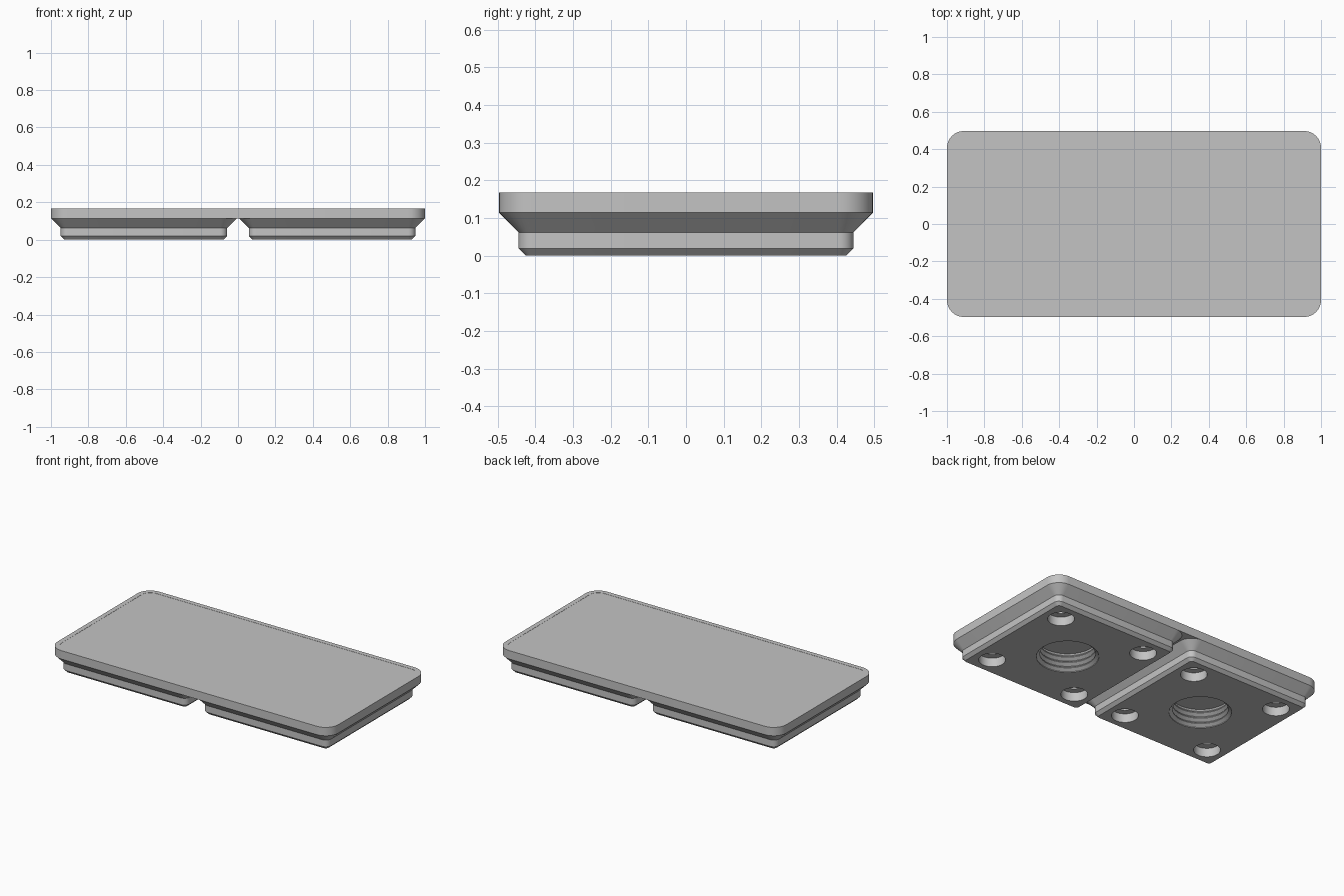
import bpy, bmesh, math

if "Cube" in bpy.data.objects:
    bpy.data.objects.remove(bpy.data.objects["Cube"])

GREY = (0.55, 0.55, 0.55, 1)
grey = bpy.data.materials.new("light_grey")
grey.use_nodes = True
grey.diffuse_color = GREY
grey.node_tree.nodes["Principled BSDF"].inputs["Base Color"].default_value = GREY


def outline(hx, hy, r, steps=8):
    """Rounded rectangle; a circle when both half sizes equal r."""
    pts = []
    for q, (sx, sy) in enumerate([(1, 1), (-1, 1), (-1, -1), (1, -1)]):
        for i in range(steps + 1):
            a = (q + i / steps) * math.pi / 2
            pts.append((sx * (hx - r) + r * math.cos(a),
                        sy * (hy - r) + r * math.sin(a)))
    return pts


def loft(name, tiers, centre=(0, 0)):
    """Closed solid through tiers of (z, half x, half y, corner radius)."""
    bm = bmesh.new()
    rings = [[bm.verts.new((x + centre[0], y + centre[1], z))
              for x, y in outline(hx, hy, r)] for z, hx, hy, r in tiers]
    n = len(rings[0])
    for a, b in zip(rings, rings[1:]):
        for i in range(n):
            j = (i + 1) % n
            bm.faces.new((a[i], a[j], b[j], b[i]))
    bm.faces.new(rings[0][::-1])
    bm.faces.new(rings[-1])
    bmesh.ops.remove_doubles(bm, verts=bm.verts, dist=1e-5)
    bmesh.ops.recalc_face_normals(bm, faces=bm.faces)
    mesh = bpy.data.meshes.new(name)
    bm.to_mesh(mesh)
    bm.free()
    mesh.materials.append(grey)
    ob = bpy.data.objects.new(name, mesh)
    bpy.context.collection.objects.link(ob)
    return ob


def lathe(name, profile, centre):
    return loft(name, [(z, r, r, r) for z, r in profile], centre)


def select_only(ob):
    bpy.ops.object.select_all(action='DESELECT')
    ob.select_set(True)
    bpy.context.view_layer.objects.active = ob


def cut(ob, cutter):
    select_only(ob)
    mod = ob.modifiers.new("hole", 'BOOLEAN')
    mod.operation = 'DIFFERENCE'
    mod.solver = 'EXACT'
    mod.object = cutter
    bpy.ops.object.modifier_apply(modifier=mod.name)


CELL, HOLE = 0.503, 0.311       # foot centre and magnet hole offsets
BASE_Z, TOP_Z = 0.114, 0.168

# Top slab with a hairline recess inside its rim
slab = loft("top_slab", [(BASE_Z, 1, 0.497, 0.09),
                         (TOP_Z, 1, 0.497, 0.09),
                         (TOP_Z, 0.97, 0.467, 0.06),
                         (TOP_Z - 0.001, 0.97, 0.467, 0.06)])

# Stepped magnet and screw pocket, and threaded centre bore
pocket = [(-0.02, 0.078), (0.057, 0.078), (0.057, 0.036), (0.144, 0.036)]
PITCH = 0.036
thread = [(-0.02, 0.182), (0.004, 0.182)]
for k in range(3):
    z = 0.004 + k * PITCH
    thread += [(z + 0.014, 0.162), (z + 0.02, 0.162), (z + 0.034, 0.182)]
    thread.append((z + PITCH, 0.182))
thread.append((0.12, 0.175))

# Two stepped feet, each drilled together with the slab
parts = [slab]
for side, sx in (("right", -1), ("left", 1)):
    cx = sx * CELL
    foot = loft(side + "_foot", [(z, h, h, r) for z, h, r in (
        (0, 0.426, 0.019), (0.019, 0.445, 0.038),
        (0.062, 0.445, 0.038), (BASE_Z, 0.497, 0.09))], (cx, 0))
    parts.append(foot)
    cutters = [lathe("bore_cutter", thread, (cx, 0))]
    cutters += [lathe("pocket_cutter", pocket, (cx + u * HOLE, v * HOLE))
                for u in (-1, 1) for v in (-1, 1)]
    for cutter in cutters:
        cut(foot, cutter)
        cut(slab, cutter)
        bpy.data.objects.remove(cutter)

for ob in parts:
    select_only(ob)
    bpy.ops.object.shade_smooth_by_angle(angle=math.radians(25))
